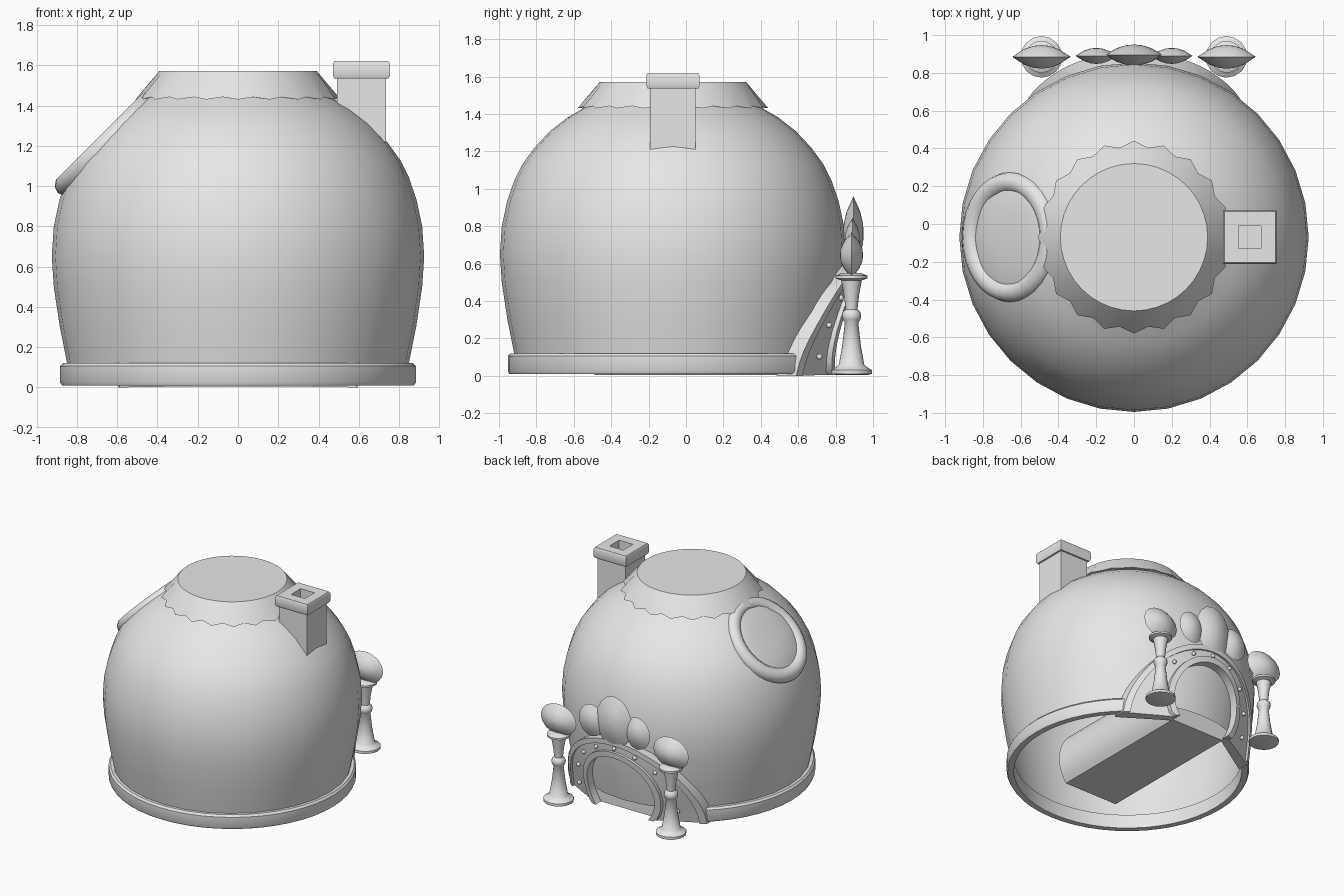
import bpy, bmesh, math
from math import sin, cos, pi, sqrt
from mathutils import Vector

cube = bpy.data.objects.get("Cube")
if cube:
    bpy.data.objects.remove(cube)

grey = bpy.data.materials.new("plain_grey")
grey.use_nodes = True
GREY = (0.8, 0.8, 0.8, 1)
grey.diffuse_color = GREY
next(n for n in grey.node_tree.nodes if n.type == 'BSDF_PRINCIPLED').inputs["Base Color"].default_value = GREY

CY = -0.07  # the hut's axis in y


def finish(ob, angle=35):
    ob.data.materials.clear()
    ob.data.materials.append(grey)
    ob.data.shade_smooth()
    ob.data.set_sharp_from_angle(angle=math.radians(angle))
    return ob


def loft(name, rings, caps=(False, False), angle=35):
    """Skin a list of closed point rings."""
    bm = bmesh.new()
    vs = [[bm.verts.new(p) for p in ring] for ring in rings]
    n = len(rings[0])
    for a, b in zip(vs, vs[1:]):
        for i in range(n):
            j = (i + 1) % n
            bm.faces.new((a[i], a[j], b[j], b[i]))
    if caps[0]:
        bm.faces.new(vs[0])
    if caps[1]:
        bm.faces.new(vs[-1])
    bmesh.ops.recalc_face_normals(bm, faces=bm.faces)
    me = bpy.data.meshes.new(name)
    bm.to_mesh(me)
    bm.free()
    ob = bpy.data.objects.new(name, me)
    bpy.context.collection.objects.link(ob)
    return finish(ob, angle)


def circle(x, y, z, r, n=32, turn=0.0):
    return [(x + r * cos(2 * pi * i / n + turn), y + r * sin(2 * pi * i / n + turn), z) for i in range(n)]


# Domed body, flattened where the round window sits
BODY = [(0.0, .83), (.1, .845), (.3, .885), (.5, .915), (.65, .925), (.8, .915), (.93, .887),
        (1.04, .85), (1.13, .805), (1.22, .74), (1.31, .655), (1.38, .565), (1.43, .48), (1.47, .42)]


def body_r(z):
    for (z0, r0), (z1, r1) in zip(BODY, BODY[1:]):
        if z <= z1:
            return r0 + (r1 - r0) * (z - z0) / (z1 - z0)
    return BODY[-1][1]


body = loft("body", [circle(0, CY, z, r) for z, r in BODY[1:]], angle=60)
axis = Vector((-1, 0, 1)).normalized()
FLAT = 0.945 - 0.6 * axis.z + 0.6 * axis.z  # plane distance of the window glass
for v in body.data.vertices:
    over = v.co.dot(axis) - (FLAT + 0.42)
    if over > 0 and v.co.z < 1.42:
        v.co -= axis * over

# Scalloped roof cap
N = 40
skirt = [(x, y, 1.43 + .012 * (i % 2)) for i, (x, y, z) in
         enumerate(circle(0, CY, 0, .51, N))]
skirt = [(x * (1 - .06 * (i % 2)), CY + (y - CY) * (1 - .06 * (i % 2)), z) for i, (x, y, z) in enumerate(skirt)]
loft("roof_cap", [circle(0, CY, 1.44, .44, N), skirt, circle(0, CY, 1.555, .405, N),
                  circle(0, CY, 1.572, .39, N)], caps=(False, True), angle=40)

# Foundation ring, open where the doorway stands
gap = math.asin(.57 / .88)
section = [(.83, .01), (.875, .01), (.883, .025), (.883, .105), (.87, .12), (.83, .12)]
arc = [pi / 2 + gap + (2 * pi - 2 * gap) * i / 40 for i in range(41)]
loft("foundation_ring", [[(r * cos(a), CY + r * sin(a), z) for r, z in section] for a in arc], caps=(True, True))

# Round window frame
bpy.ops.mesh.primitive_torus_add(major_segments=32, minor_segments=10, major_radius=.29, minor_radius=.056,
                                 location=(-.65, CY, 1.21), rotation=(0, -pi / 4, 0))
window = bpy.context.object
window.name = "window_frame"
finish(window, 60)

# Chimney


def square(h, z):
    return circle(.613, CY, z, h * sqrt(2), 4, pi / 4)


loft("chimney_stack", [square(.122, 1.15), square(.122, 1.54)], caps=(True, False))
loft("chimney_cap", [square(.06, 1.535), square(.135, 1.535), square(.142, 1.55), square(.142, 1.605),
                     square(.135, 1.62), square(.06, 1.62), square(.06, 1.54)], caps=(False, True))

# Passage block behind the door
T0 = -math.asin(.185 / .3)


def inner(f, grow=0.0):
    t = T0 + (pi - 2 * T0) * f
    return (.3 + grow) * cos(t), max(.005, .19 + (.3 + grow) * sin(t))


def outer(f, grow=0.0):
    return (.59 + grow) * cos(pi * f), max(0, (.61 + grow) * sin(pi * f))


steps = [i / 28 for i in range(29)]
loft("passage", [[(inner(f)[0], y, inner(f)[1]) for f in steps] for y in (-.49, .72)], caps=(True, True))

# Door surround wrapped around the body


def wrap(p, off):
    x, z = p
    return (x, CY + sqrt((body_r(z) + off) ** 2 - x * x), z)


def band(name, edge_a, edge_b, low, high):
    loft(name, [[wrap(edge_a(f), low), wrap(edge_a(f), high), wrap(edge_b(f), high), wrap(edge_b(f), low)]
                for f in steps], caps=(True, True), angle=40)


band("door_surround", inner, outer, -.02, .045)
band("door_inner_trim", lambda f: inner(f, -.01), lambda f: inner(f, .035), 0, .065)
band("door_outer_trim", lambda f: outer(f, -.035), lambda f: outer(f, .005), -.01, .058)

# Rivets along the surround
for k in range(9):
    f = .07 + .86 * k / 8
    a, b = inner(f, .03), outer(f, -.03)
    spot = wrap(((a[0] + b[0]) / 2, (a[1] + b[1]) / 2), .048)
    bpy.ops.mesh.primitive_uv_sphere_add(segments=10, ring_count=6, radius=.016, location=spot)
    bpy.context.object.name = "rivet"
    finish(bpy.context.object, 60)

# Lens-shaped ornaments


def lens(name, x, y, z, w, d, h):
    rings = []
    for s, k in ((-1, .02), (-.93, .28), (-.65, .6), (0, 1), (.65, .6), (.93, .28), (1, .02)):
        rings.append([(x + w * k * cos(2 * pi * i / 16), y + d * s, z + h * k * sin(2 * pi * i / 16))
                      for i in range(16)])
    loft(name, rings, caps=(True, True), angle=50)


lens("crest_middle", 0, .895, .76, .155, .055, .2)
for side in (-1, 1):
    lens("crest_side", side * .2, .89, .72, .11, .042, .125)

# Lamp posts either side of the door
POST = [(.09, .005), (.11, .01), (.11, .03), (.085, .045), (.068, .06), (.05, .16), (.036, .285),
        (.047, .3), (.052, .32), (.047, .34), (.032, .355), (.04, .43), (.055, .51),
        (.085, .52), (.085, .535), (.05, .55)]
for side in (-1, 1):
    loft("lamp_post", [circle(side * .49, .885, z, r, 16) for r, z in POST], caps=(True, True), angle=45)
    lens("lamp_bulb", side * .49, .885, .645, .155, .062, .122)
